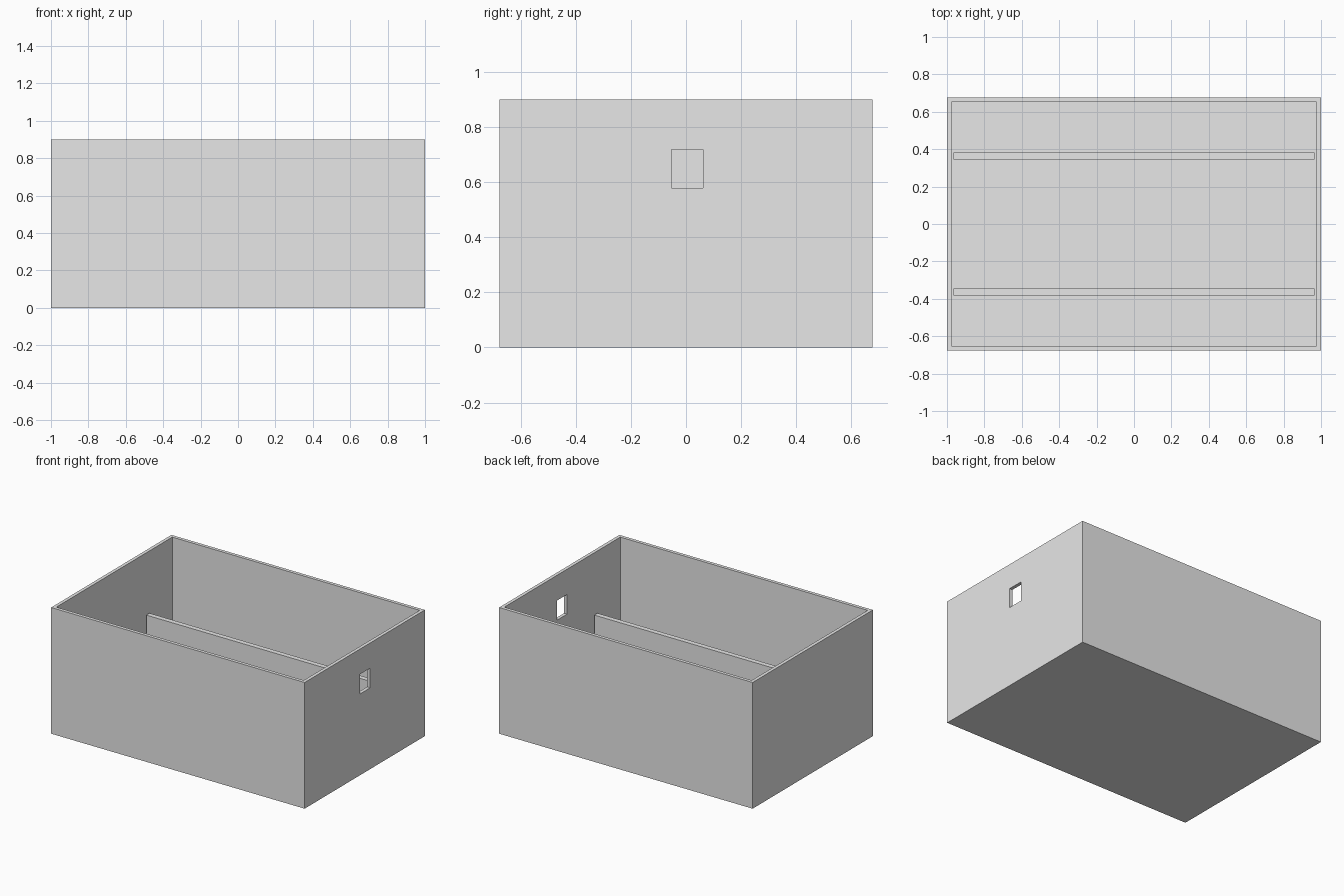
import bpy
import bmesh
from mathutils import Matrix, Vector

cube = bpy.data.objects.get("Cube")
if cube:
    bpy.data.objects.remove(cube, do_unlink=True)

LENGTH, DEPTH, HEIGHT = 2.0, 1.355, 0.9
WALL = 0.034
DIVIDER_TOP = 0.464

# Single grey material
grey = bpy.data.materials.new("light grey")
grey.use_nodes = True
colour = (0.8, 0.8, 0.8, 1.0)
grey.diffuse_color = colour
grey.node_tree.nodes["Principled BSDF"].inputs["Base Color"].default_value = colour


def box(name, low, high, hollow=False):
    """Box between two corners; hollow sinks a cavity into the top face."""
    low, high = Vector(low), Vector(high)
    bm = bmesh.new()
    bmesh.ops.create_cube(bm, size=1.0, matrix=Matrix.Translation((low + high) / 2)
                          @ Matrix.Diagonal((*(high - low), 1.0)))
    if hollow:
        top = max(bm.faces, key=lambda f: f.calc_center_median().z)
        bmesh.ops.inset_region(bm, faces=[top], thickness=WALL)
        sunk = bmesh.ops.extrude_discrete_faces(bm, faces=[top])["faces"][0]
        bmesh.ops.translate(bm, verts=sunk.verts, vec=(0, 0, WALL - HEIGHT))
    bmesh.ops.recalc_face_normals(bm, faces=bm.faces)
    mesh = bpy.data.meshes.new(name)
    bm.to_mesh(mesh)
    bm.free()
    mesh.materials.append(grey)
    obj = bpy.data.objects.new(name, mesh)
    bpy.context.collection.objects.link(obj)
    return obj


# Open-topped shell
shell = box("box_shell", (-LENGTH / 2, -DEPTH / 2, 0),
            (LENGTH / 2, DEPTH / 2, HEIGHT), hollow=True)

# Rectangular opening through the +x wall
cutter = box("opening_cutter", (0.9, -0.053, 0.58), (1.1, 0.062, 0.72))
cutter.hide_render = True
cut = shell.modifiers.new("opening", "BOOLEAN")
cut.operation = "DIFFERENCE"
cut.solver = "EXACT"
cut.object = cutter
bpy.context.view_layer.objects.active = shell
bpy.ops.object.modifier_apply(modifier=cut.name)
bpy.data.objects.remove(cutter, do_unlink=True)

# Two low dividers running the full inner length
inner = LENGTH / 2 - WALL
for name, y in (("front_divider", -0.364), ("back_divider", 0.364)):
    box(name, (-inner, y - 0.018, WALL), (inner, y + 0.018, DIVIDER_TOP))
